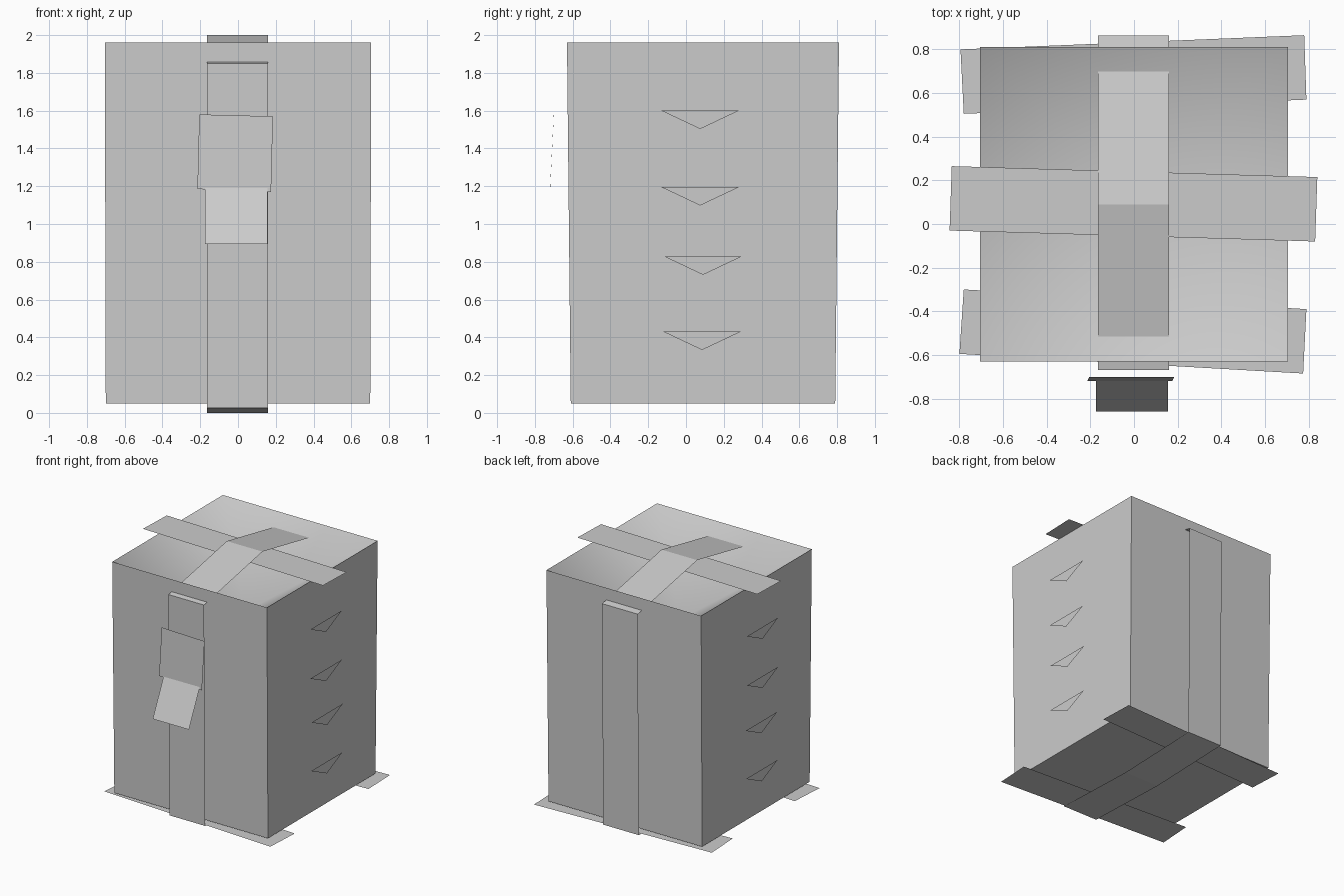
import bpy, bmesh, math

cube = bpy.data.objects.get("Cube")
if cube:
    bpy.data.objects.remove(cube, do_unlink=True)

grey = bpy.data.materials.new("plain_grey")
grey.use_nodes = True
grey.diffuse_color = (0.6, 0.6, 0.6, 1)
grey.node_tree.nodes["Principled BSDF"].inputs["Base Color"].default_value = (0.6, 0.6, 0.6, 1)

STRAP_X = (-0.165, 0.16)
MID_Y = 0.09


def finish(name, bm):
    mesh = bpy.data.meshes.new(name)
    bm.to_mesh(mesh)
    bm.free()
    mesh.materials.append(grey)
    obj = bpy.data.objects.new(name, mesh)
    bpy.context.collection.objects.link(obj)
    return obj


def sheet(name, points):
    """One flat, thin-paper polygon."""
    bm = bmesh.new()
    bm.faces.new([bm.verts.new(p) for p in points])
    return finish(name, bm)


def flat_strip(name, corners, z):
    return sheet(name, [(x, y, z) for x, y in corners])


# Box body: slightly flared, with a top that sinks to its middle
bm = bmesh.new()
bottom = [bm.verts.new((x, y, 0.05)) for x, y in
          ((-0.7, -0.61), (0.7, -0.61), (0.7, 0.79), (-0.7, 0.79))]
top = [bm.verts.new((x, y, 1.96)) for x, y in
       ((-0.705, -0.63), (0.705, -0.63), (0.705, 0.81), (-0.705, 0.81))]
centre = bm.verts.new((0, MID_Y, 1.46))
bm.faces.new(bottom[::-1])
for i in range(4):
    j = (i + 1) % 4
    bm.faces.new((bottom[i], bottom[j], top[j], top[i]))
    bm.faces.new((top[i], top[j], centre))
box = finish("box_body", bm)
bpy.ops.object.select_all(action='DESELECT')
box.select_set(True)
bpy.context.view_layer.objects.active = box
bpy.ops.object.shade_smooth_by_angle(angle=math.radians(60))

# Long strap: a closed loop around front, top, back and bottom
profile = [(-0.655, 0.025), (-0.67, 1.85), (MID_Y, 2.0),
           (0.863, 1.85), (0.85, 0.025), (MID_Y, 0.0)]
bm = bmesh.new()
sides = [[bm.verts.new((x, y, z)) for y, z in profile] for x in STRAP_X]
for i in range(len(profile)):
    j = (i + 1) % len(profile)
    bm.faces.new((sides[0][i], sides[1][i], sides[1][j], sides[0][j]))
finish("long_strap", bm)

# Cross strips on top and underneath
flat_strip("top_cross_strap",
           [(-0.845, -0.03), (0.83, -0.08), (0.84, 0.215), (-0.835, 0.265)], 1.965)
flat_strip("front_bottom_strip",
           [(-0.78, -0.3), (0.79, -0.39), (0.775, -0.685), (-0.8, -0.595)], 0.03)
flat_strip("back_bottom_strip",
           [(-0.795, 0.8), (0.78, 0.865), (0.79, 0.57), (-0.78, 0.505)], 0.03)

# Paper tag on the front strap
sheet("tag_upper", [(-0.215, -0.72, 1.185), (0.175, -0.72, 1.17),
                    (0.185, -0.7, 1.57), (-0.205, -0.7, 1.58)])
sheet("tag_lower", [(-0.175, -0.86, 0.895), (0.155, -0.86, 0.895),
                    (0.155, -0.715, 1.2), (-0.175, -0.715, 1.2)])

# Triangular side flaps, mirrored on both sides
flaps = [(-0.13, 1.6), (-0.13, 1.195), (-0.115, 0.828), (-0.12, 0.43)]
for side, sx in (("left", 1), ("right", -1)):
    for n, (y, z) in enumerate(flaps, 1):
        pts = [(sx * 0.75, y, z), (sx * 0.75, y + 0.205, z - 0.097),
               (sx * 0.75, y + 0.41, z)]
        sheet(f"{side}_flap_{n}", pts[::sx])
